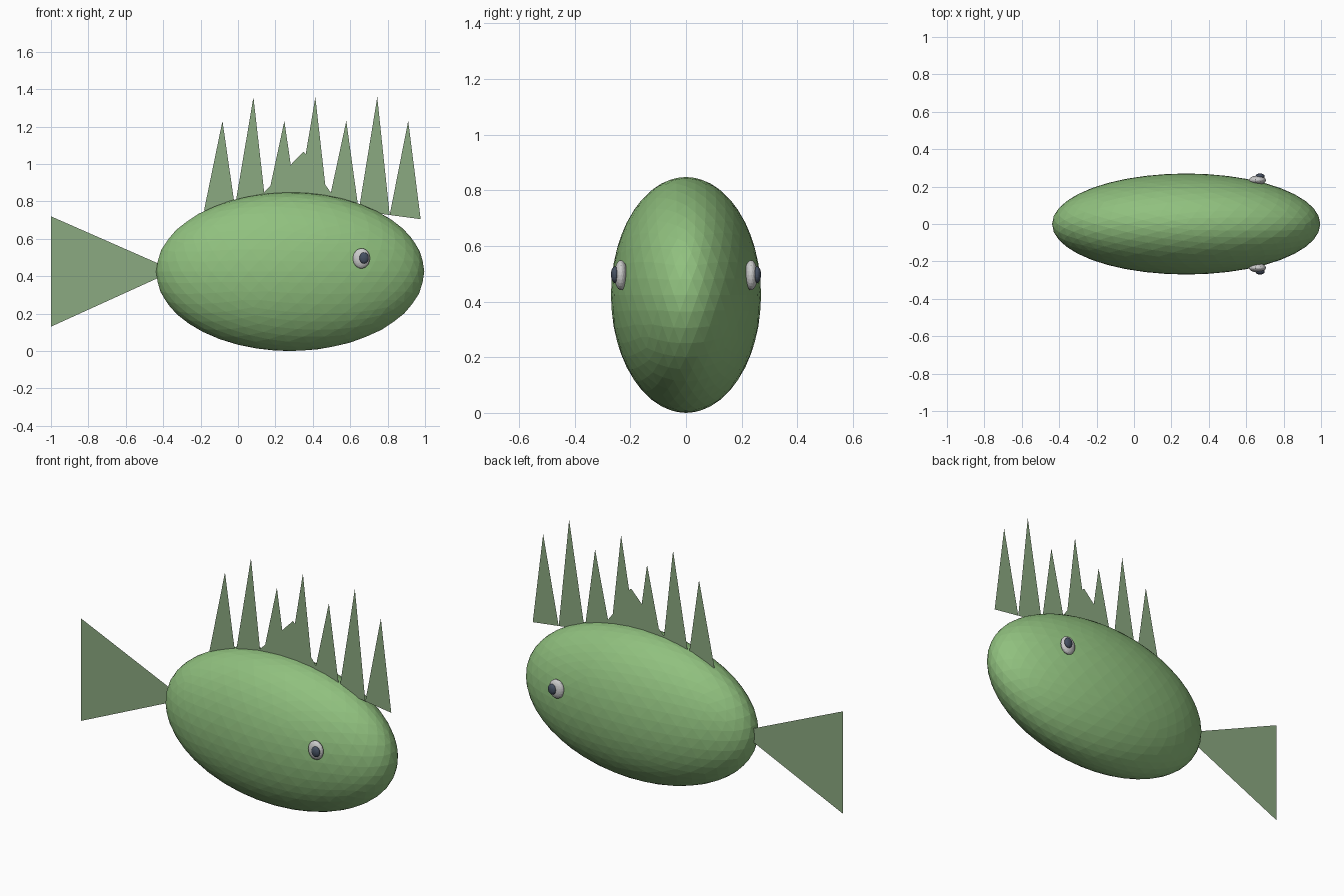
import bpy

if "Cube" in bpy.data.objects:
    bpy.data.objects.remove(bpy.data.objects["Cube"])


def material(name, rgb):
    m = bpy.data.materials.new(name)
    m.diffuse_color = (*rgb, 1)
    m.use_nodes = True
    m.node_tree.nodes["Principled BSDF"].inputs["Base Color"].default_value = m.diffuse_color
    return m


GREEN = material("body green", (0.28, 0.53, 0.21))
FIN = material("fin green", (0.26, 0.40, 0.22))
WHITE = material("eye white", (0.75, 0.75, 0.75))
DARK = material("pupil dark", (0.06, 0.08, 0.12))


def ellipsoid(name, centre, radii, subdivisions, mat):
    bpy.ops.mesh.primitive_ico_sphere_add(subdivisions=subdivisions, radius=1, location=centre)
    ob = bpy.context.object
    ob.name = name
    ob.scale = radii
    ob.data.materials.append(mat)
    return ob


def flat_fin(name, polygons):
    """Paper-thin fin in the y = 0 plane from (x, z) polygons."""
    verts, faces = [], []
    for poly in polygons:
        faces.append(range(len(verts), len(verts) + len(poly)))
        verts += [(x, 0, z) for x, z in poly]
    mesh = bpy.data.meshes.new(name)
    mesh.from_pydata(verts, [], [tuple(f) for f in faces])
    mesh.materials.append(FIN)
    ob = bpy.data.objects.new(name, mesh)
    bpy.context.collection.objects.link(ob)
    return ob


# Faceted body
ellipsoid("body", (0.279, 0, 0.424), (0.717, 0.27, 0.424), 4, GREEN)

# Triangular tail fin running into the body
flat_fin("tail_fin", [[(-1, 0.72), (-1, 0.13), (-0.34, 0.43)]])

# Row of seven alternating spikes
base_z = [0.75, 0.77, 0.77, 0.77, 0.77, 0.75, 0.727, 0.705]
spikes = []
for i in range(7):
    peak = -0.083 + 0.1655 * i
    height = 1.357 if i % 2 else 1.23
    spikes.append([(peak - 0.099, base_z[i]), (peak + 0.0665, base_z[i + 1]), (peak, height)])
flat_fin("back_spikes", spikes)

# Low webbing behind the spikes
flat_fin("back_fin_web", [[(0.05, 0.755), (0.35, 1.066), (0.367, 1.05), (0.46, 0.897),
                           (0.50, 0.843), (0.63, 0.797), (0.66, 0.77), (0.66, 0.72), (0.05, 0.72)]])

# Eyes and pupils on both sides
for side, label in ((-1, "right"), (1, "left")):
    ellipsoid(f"{label}_eye", (0.66, side * 0.234, 0.495), (0.046, 0.024, 0.054), 3, WHITE)
    ellipsoid(f"{label}_pupil", (0.674, side * 0.255, 0.497), (0.025, 0.015, 0.03), 3, DARK)
